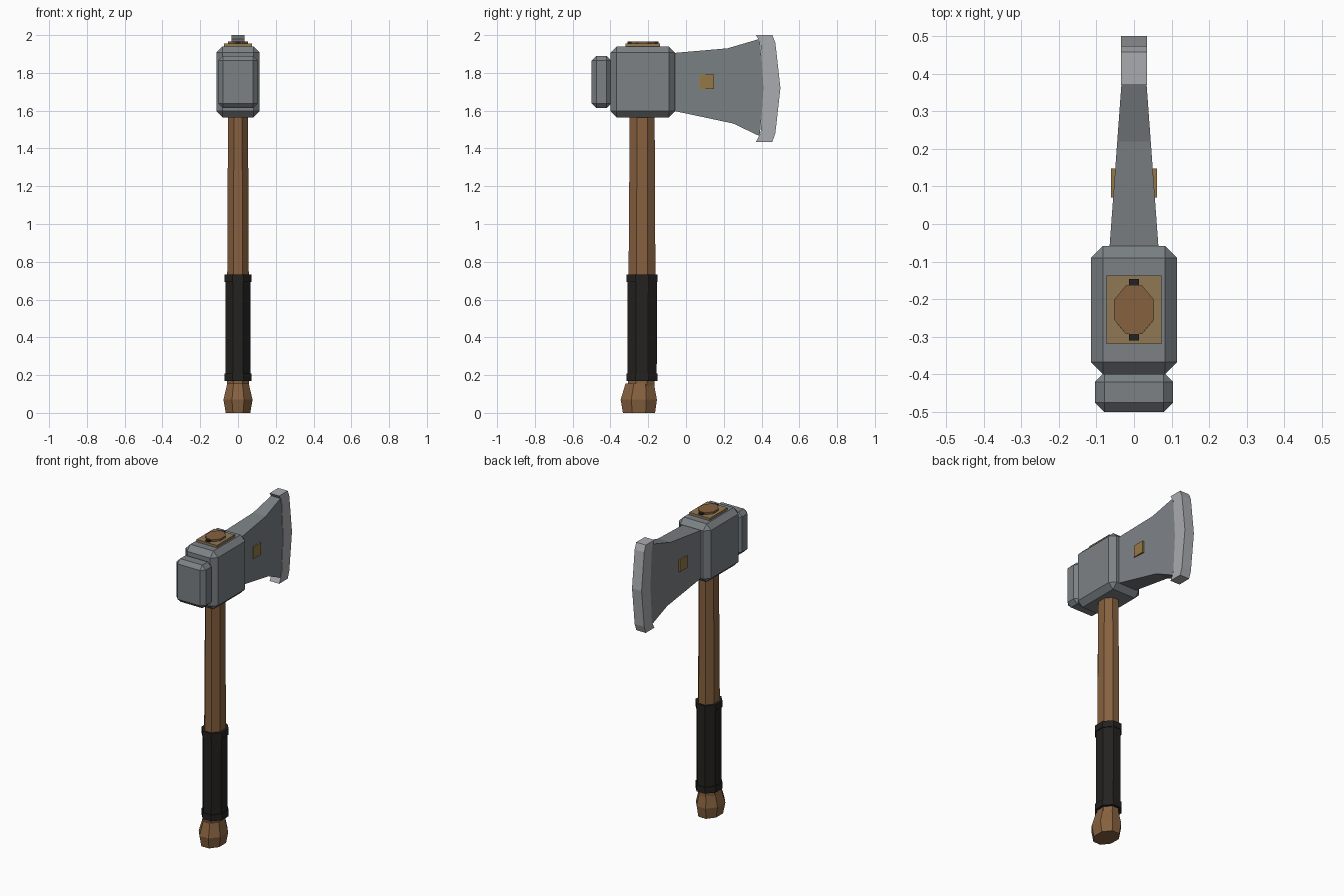
import bpy, bmesh, math

if "Cube" in bpy.data.objects:
    bpy.data.objects.remove(bpy.data.objects["Cube"])

def material(name, rgb):
    m = bpy.data.materials.new(name)
    m.diffuse_color = (*rgb, 1)
    m.use_nodes = True
    m.node_tree.nodes["Principled BSDF"].inputs["Base Color"].default_value = m.diffuse_color
    return m

STEEL = material("steel", (0.20, 0.22, 0.235))
EDGE = material("bright_steel", (0.40, 0.41, 0.43))
WOOD = material("wood", (0.24, 0.12, 0.05))
LEATHER = material("leather", (0.017, 0.016, 0.015))
BRASS = material("brass", (0.30, 0.19, 0.06))
PLATE = material("pale_brass", (0.28, 0.19, 0.09))

def finish(name, bm, mat):
    bmesh.ops.recalc_face_normals(bm, faces=bm.faces)
    me = bpy.data.meshes.new(name)
    bm.to_mesh(me)
    bm.free()
    me.materials.append(mat)
    ob = bpy.data.objects.new(name, me)
    bpy.context.collection.objects.link(ob)
    return ob

def box(name, x, y, z, mat, chamfer=0):
    """Box from (min, max) ranges, with optional flat chamfer."""
    bm = bmesh.new()
    bmesh.ops.create_cube(bm, size=1)
    for v in bm.verts:
        v.co = [(r[0] + r[1]) / 2 + c * (r[1] - r[0]) for c, r in zip(v.co, (x, y, z))]
    if chamfer:
        bmesh.ops.bevel(bm, geom=bm.edges[:], offset=chamfer, segments=1, affect='EDGES')
    return finish(name, bm, mat)

def octagon_loft(name, sections, mat):
    """Loft of octagons; each section is (z, centre y, half width x, half depth y)."""
    bm = bmesh.new()
    k = 1 / math.cos(math.pi / 8)
    rings = []
    for z, cy, hx, hy in sections:
        angles = [math.pi / 8 + i * math.pi / 4 for i in range(8)]
        rings.append([bm.verts.new((hx * k * math.cos(a), cy + hy * k * math.sin(a), z))
                      for a in angles])
    for a, b in zip(rings, rings[1:]):
        for i in range(8):
            j = (i + 1) % 8
            bm.faces.new((a[i], a[j], b[j], b[i]))
    bm.faces.new(rings[0])
    bm.faces.new(rings[-1])
    return finish(name, bm, mat)

def side_slab(name, rows, half_width, mat):
    """Slab from rows of (y, z) points front to back; half_width(y) sets thickness."""
    bm = bmesh.new()
    n = len(rows[0])
    sides = [[[bm.verts.new((s * half_width(y), y, z)) for y, z in row] for row in rows]
             for s in (-1, 1)]
    for g in sides:
        for r, q in zip(g, g[1:]):
            for i in range(n - 1):
                bm.faces.new((r[i], r[i + 1], q[i + 1], q[i]))
    L, R = sides
    for i in range(n - 1):
        for e in (0, -1):
            bm.faces.new((L[e][i], L[e][i + 1], R[e][i + 1], R[e][i]))
    for i in range(len(rows) - 1):
        for e in (0, -1):
            bm.faces.new((L[i][e], L[i + 1][e], R[i + 1][e], R[i][e]))
    return finish(name, bm, mat)

# Handle and pommel
octagon_loft("handle", [(0.12, -0.237, 0.057, 0.07), (0.73, -0.233, 0.057, 0.071),
                        (1.56, -0.232, 0.053, 0.066), (1.967, -0.228, 0.053, 0.064)], WOOD)
octagon_loft("pommel", [(0, -0.249, 0.065, 0.085), (0.07, -0.25, 0.077, 0.096),
                        (0.155, -0.245, 0.057, 0.075)], WOOD)

# Leather grip with end bands
octagon_loft("grip", [(0.18, -0.233, 0.066, 0.078), (0.72, -0.232, 0.066, 0.078)], LEATHER)
for label, z in (("lower", 0.168), ("upper", 0.692)):
    octagon_loft(label + "_grip_band", [(z, -0.233, 0.072, 0.083),
                                        (z + 0.04, -0.233, 0.072, 0.083)], LEATHER)

# Head block and hammer poll
box("head_block", (-0.115, 0.115), (-0.40, -0.058), (1.565, 1.94), STEEL, 0.033)
box("poll", (-0.104, 0.104), (-0.50, -0.395), (1.613, 1.89), STEEL, 0.025)

# Tapered blade and bright cutting edge
side_slab("blade", [[(-0.07, 1.905), (0.22, 1.93), (0.39, 1.98)],
                    [(-0.07, 1.75), (0.235, 1.73), (0.415, 1.72)],
                    [(-0.07, 1.60), (0.25, 1.532), (0.39, 1.465)]],
          lambda y: 0.065 - 0.073 * (y + 0.06), STEEL)
side_slab("cutting_edge", [[(0.37, 2.0), (0.457, 2.0)], [(0.395, 1.96), (0.473, 1.96)],
                           [(0.41, 1.72), (0.50, 1.72)], [(0.395, 1.48), (0.473, 1.48)],
                           [(0.37, 1.435), (0.457, 1.435)]],
          lambda y: 0.034, EDGE)

# Brass studs on both blade faces
for label, s in (("left", -1), ("right", 1)):
    box(label + "_stud", sorted((s * 0.045, s * 0.061)), (0.071, 0.148), (1.715, 1.792), BRASS)

# Top plate and wedge
box("top_plate", (-0.073, 0.073), (-0.319, -0.137), (1.93, 1.955), PLATE)
box("wedge", (-0.013, 0.013), (-0.31, -0.146), (1.94, 1.965), LEATHER)
